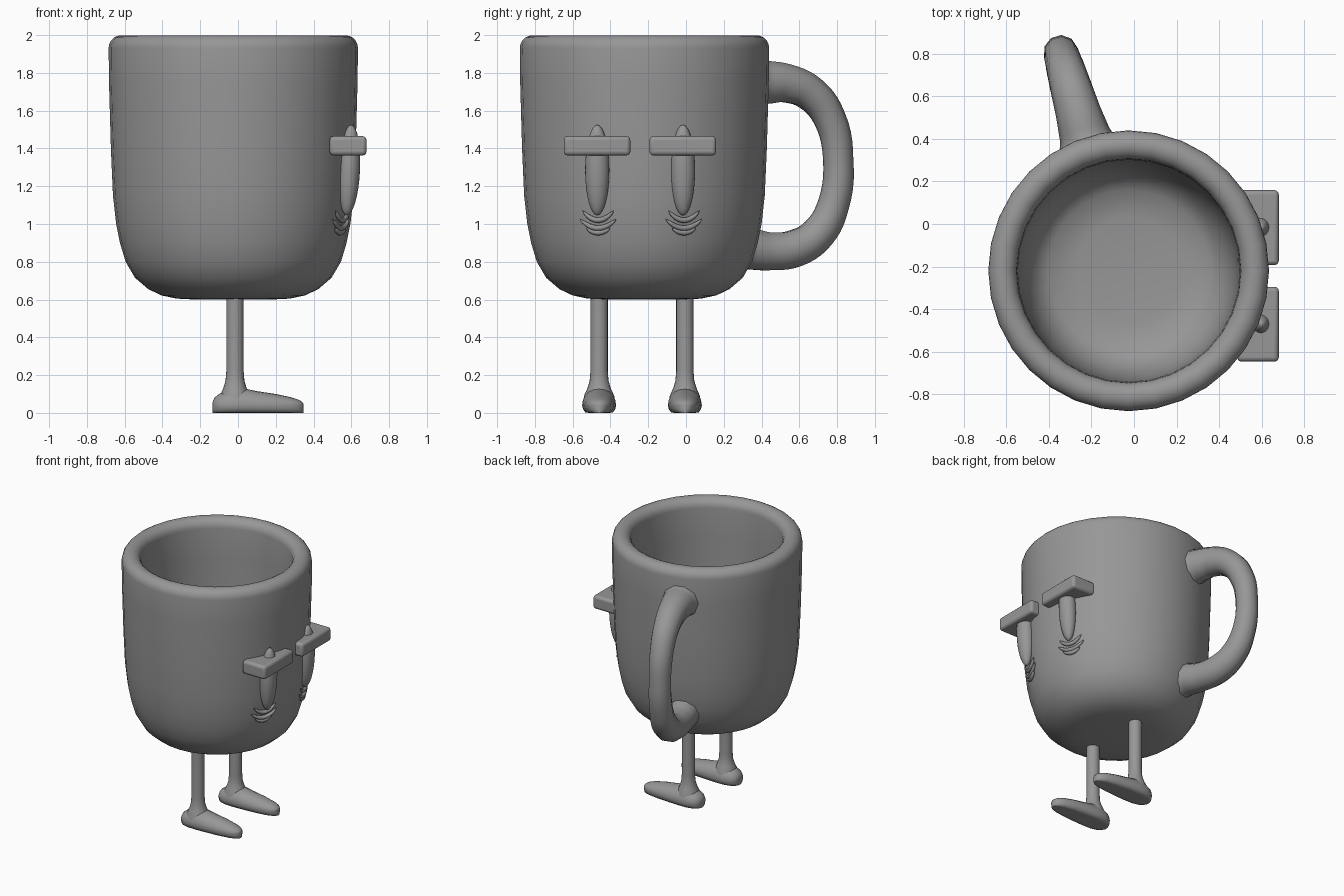
import bpy, bmesh, math
from mathutils import Vector

if "Cube" in bpy.data.objects:
    bpy.data.objects.remove(bpy.data.objects["Cube"])

clay = bpy.data.materials.new("grey clay")
clay.use_nodes = True
GREY = (0.31, 0.31, 0.31, 1)
clay.diffuse_color = GREY
clay.node_tree.nodes["Principled BSDF"].inputs["Base Color"].default_value = GREY

CX, CY = -0.025, -0.22          # cup axis
SIDES = ((-0.47, "right"), (-0.016, "left"))


def finish(obj, name, angle=60):
    obj.name = name
    obj.data.materials.clear()
    obj.data.materials.append(clay)
    bpy.ops.object.select_all(action="DESELECT")
    obj.select_set(True)
    bpy.context.view_layer.objects.active = obj
    if obj.type == "CURVE":
        bpy.ops.object.convert(target="MESH")
        obj = bpy.context.object
    bpy.ops.object.shade_smooth_by_angle(angle=math.radians(angle))
    return obj


def loft(name, rings, angle=60):
    """Skin a list of equal rings and cap both ends."""
    bm = bmesh.new()
    loops = [[bm.verts.new(p) for p in ring] for ring in rings]
    n = len(loops[0])
    for a, b in zip(loops, loops[1:]):
        for i in range(n):
            j = (i + 1) % n
            bm.faces.new((a[i], a[j], b[j], b[i]))
    bm.faces.new(loops[0])
    bm.faces.new(loops[-1])
    bmesh.ops.recalc_face_normals(bm, faces=bm.faces)
    mesh = bpy.data.meshes.new(name)
    bm.to_mesh(mesh)
    bm.free()
    obj = bpy.data.objects.new(name, mesh)
    bpy.context.collection.objects.link(obj)
    return finish(obj, name, angle)


def lathe(name, profile, x, y, n):
    turns = [2 * math.pi * i / n for i in range(n)]
    return loft(name, [[(x + r * math.cos(t), y + r * math.sin(t), z) for t in turns]
                       for r, z in profile])


def tube(name, points, radii, depth, smooth_path=True):
    curve = bpy.data.curves.new(name, "CURVE")
    curve.dimensions = "3D"
    curve.bevel_depth = depth
    curve.bevel_resolution = 3
    curve.resolution_u = 5
    curve.use_fill_caps = True
    spline = curve.splines.new("BEZIER" if smooth_path else "POLY")
    pts = spline.bezier_points if smooth_path else spline.points
    pts.add(len(points) - 1)
    for p, co, r in zip(pts, points, radii):
        p.radius = r
        if smooth_path:
            p.co = co
            p.handle_left_type = p.handle_right_type = "AUTO"
        else:
            p.co = (*co, 1)
    obj = bpy.data.objects.new(name, curve)
    bpy.context.collection.objects.link(obj)
    return finish(obj, name)


# Cup: outer wall, rounded rim, inner wall and floor
outer = [(0.2, 0.6), (0.3, 0.605), (0.38, 0.622), (0.45, 0.655), (0.52, 0.715),
         (0.57, 0.8), (0.6, 0.9), (0.62, 1.0), (0.637, 1.15), (0.648, 1.4), (0.658, 1.75)]
rim = [(0.593 + 0.067 * math.cos(math.pi * k / 10), 1.932 + 0.067 * math.sin(math.pi * k / 10))
       for k in range(11)]
inner = [(0.522, 1.7), (0.515, 1.2), (0.5, 0.95), (0.45, 0.8), (0.38, 0.74), (0.25, 0.72)]
lathe("cup", outer + rim + inner, CX, CY, 32)


def cup_x(y, z):
    """Front surface of the cup at a given y and height."""
    for (r0, z0), (r1, z1) in zip(outer, outer[1:]):
        if z0 <= z <= z1:
            r = r0 + (r1 - r0) * (z - z0) / (z1 - z0)
            return CX + math.sqrt(r * r - (y - CY) ** 2)


# Handle, flared where it meets the wall
side = [(0.34, 1.75), (0.42, 1.75), (0.53, 1.745), (0.66, 1.69), (0.76, 1.56), (0.806, 1.34),
        (0.78, 1.1), (0.7, 0.95), (0.58, 0.872), (0.44, 0.855), (0.33, 0.87), (0.25, 0.88)]
flare = [1.5, 1.2, 1.06, 0.95, 0.86, 0.8, 0.84, 0.93, 1.02, 1.05, 1.15, 1.5]
tube("handle", [(-0.235 - 0.29 * (y - 0.43), y, z) for y, z in side], flare, 0.1)

for y, label in SIDES:
    # Eye
    bpy.ops.mesh.primitive_uv_sphere_add(segments=24, ring_count=16, radius=1,
                                         location=(0.588, y, 1.285), rotation=(0, 0.05, 0))
    bpy.context.object.scale = (0.058, 0.064, 0.24)
    finish(bpy.context.object, label + "_eye")

    # Brow
    bpy.ops.mesh.primitive_cube_add(size=1, location=(0.583, y - 0.001, 1.414))
    brow = bpy.context.object
    brow.scale = (0.195, 0.352, 0.102)
    bpy.ops.object.transform_apply(location=False, rotation=False, scale=True)
    bevel = brow.modifiers.new("round", "BEVEL")
    bevel.width = 0.02
    bevel.segments = 3
    finish(brow, label + "_brow")

    # Creases below the eye: half width, end height, sag
    for k, (w, top, sag) in enumerate([(0.082, 1.07, 0.05), (0.096, 1.026, 0.048),
                                       (0.062, 0.978, 0.024)]):
        path = []
        for i in range(13):
            t = i / 6 - 1
            py, pz = y + 0.005 + w * t, top - sag * (1 - t * t)
            path.append(Vector((cup_x(py, pz) + 0.006, py, pz)))
        radii = [max(0.1, math.sqrt(1 - (i / 6 - 1) ** 2)) for i in range(13)]
        tube(f"{label}_eye_crease_{k + 1}", path, radii, 0.015, False)

    # Leg, widening into the ankle
    ly = y + 0.01
    lathe(label + "_leg", [(0.046, 0.64), (0.046, 0.22), (0.05, 0.17), (0.062, 0.13),
                           (0.08, 0.09), (0.085, 0.05)], -0.016, ly, 20)

    # Foot: x, half width, height of each section
    sections = [(-0.135, 0.02, 0.055), (-0.125, 0.05, 0.08), (-0.1, 0.073, 0.1), (-0.05, 0.088, 0.125),
                (0.02, 0.09, 0.132), (0.1, 0.086, 0.115), (0.2, 0.077, 0.1), (0.28, 0.063, 0.083),
                (0.32, 0.047, 0.07), (0.34, 0.028, 0.058), (0.346, 0.012, 0.048)]
    rings = []
    for x, w, h in sections:
        ring = []
        for i in range(20):
            a = 2 * math.pi * i / 20
            s = math.sin(a)
            z = 0.04 + (h - 0.04) * s if s > 0 else 0.04 - 0.04 * min(1, -1.6 * s)
            ring.append((x, ly + w * math.cos(a), z))
        rings.append(ring)
    loft(label + "_foot", rings)
